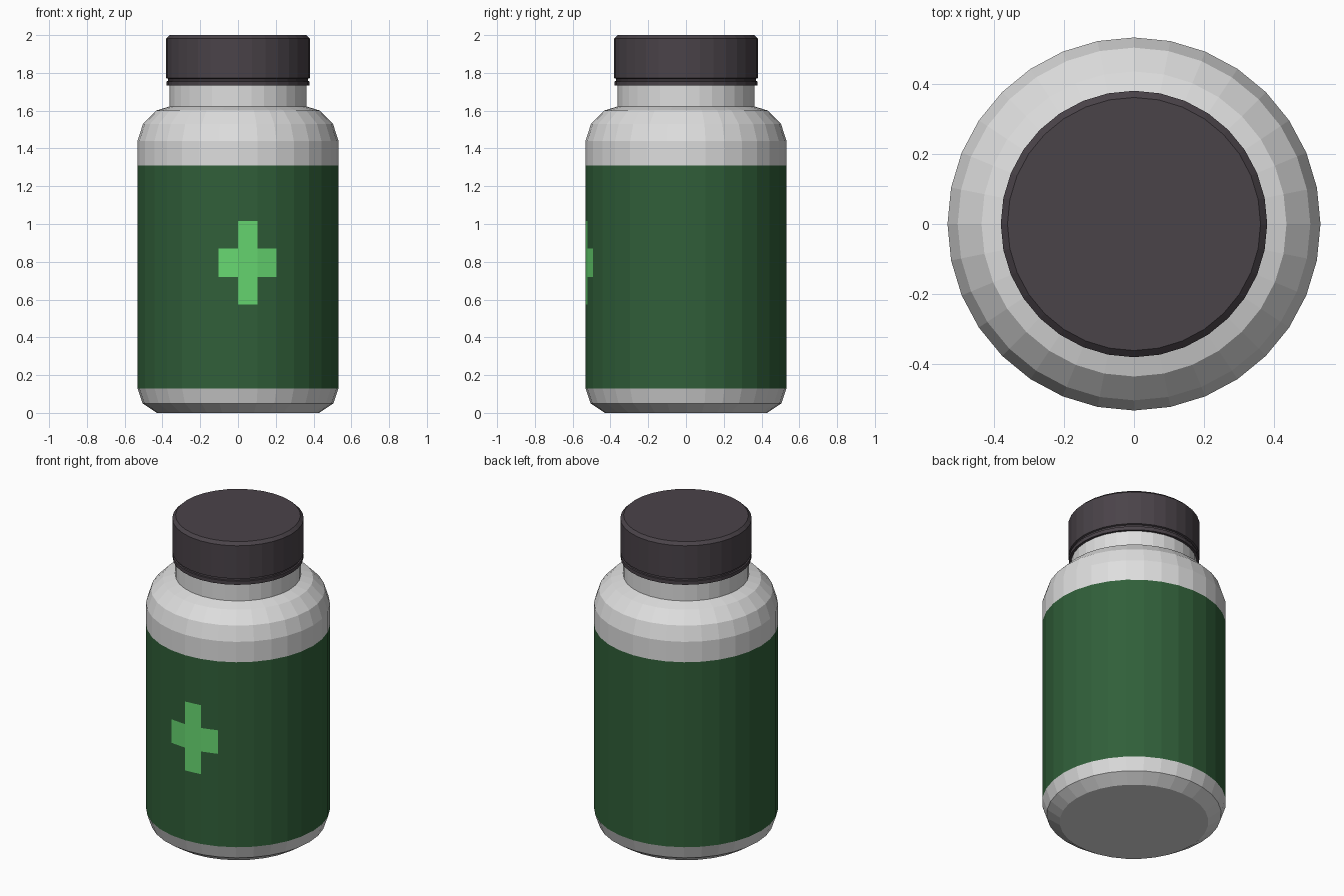
import bpy, bmesh, math

if "Cube" in bpy.data.objects:
    bpy.data.objects.remove(bpy.data.objects["Cube"])

SIDES = 32


def material(name, rgb):
    m = bpy.data.materials.new(name)
    m.diffuse_color = (*rgb, 1)
    m.use_nodes = True
    m.node_tree.nodes["Principled BSDF"].inputs["Base Color"].default_value = m.diffuse_color
    return m


def lathe(name, profile, mats, rule=None):
    """Spin an (r, z) profile around z, closing both ends with flat discs."""
    bm = bmesh.new()
    rings = []
    for r, z in profile:
        rings.append([bm.verts.new((r * math.cos(2 * math.pi * i / SIDES),
                                    r * math.sin(2 * math.pi * i / SIDES), z))
                      for i in range(SIDES)])
    for a, b in zip(rings, rings[1:]):
        for i in range(SIDES):
            j = (i + 1) % SIDES
            bm.faces.new((a[i], a[j], b[j], b[i]))
    bm.faces.new(rings[0][::-1])
    bm.faces.new(rings[-1])
    if rule:
        for f in bm.faces:
            f.material_index = rule(f.calc_center_median())
    mesh = bpy.data.meshes.new(name)
    bm.to_mesh(mesh)
    bm.free()
    for m in mats:
        mesh.materials.append(m)
    ob = bpy.data.objects.new(name, mesh)
    bpy.context.collection.objects.link(ob)
    return ob


white = material("bottle white", (0.73, 0.73, 0.73))
green = material("label green", (0.030, 0.115, 0.041))
bright = material("cross green", (0.135, 0.68, 0.165))
dark = material("cap charcoal", (0.068, 0.056, 0.066))


# Label band by height, cross by facet columns on the front
def label_rule(c):
    if not 0.13 < c.z < 1.31:
        return 0
    if c.y < 0:
        upright = 0 < c.x < 0.104 and 0.575 < c.z < 1.015
        bar = -0.104 < c.x < 0.203 and 0.72 < c.z < 0.87
        if upright or bar:
            return 2
    return 1


# Bottle with rounded base, label rings, shoulder and neck
lathe("bottle", [(0.43, 0), (0.505, 0.05), (0.532, 0.13), (0.532, 0.575),
                 (0.532, 0.72), (0.532, 0.87), (0.532, 1.015), (0.532, 1.31),
                 (0.532, 1.44), (0.503, 1.53), (0.435, 1.60), (0.363, 1.622),
                 (0.363, 1.75)],
      [white, green, bright], label_rule)

# Screw cap with bevelled rim
lathe("cap", [(0.36, 1.765), (0.38, 1.772), (0.38, 1.982), (0.361, 2.0)], [dark])

# Tamper ring below the cap, with a narrow groove between
lathe("tamper_ring", [(0.364, 1.732), (0.378, 1.732), (0.378, 1.755), (0.37, 1.757),
                      (0.37, 1.77)], [dark])
